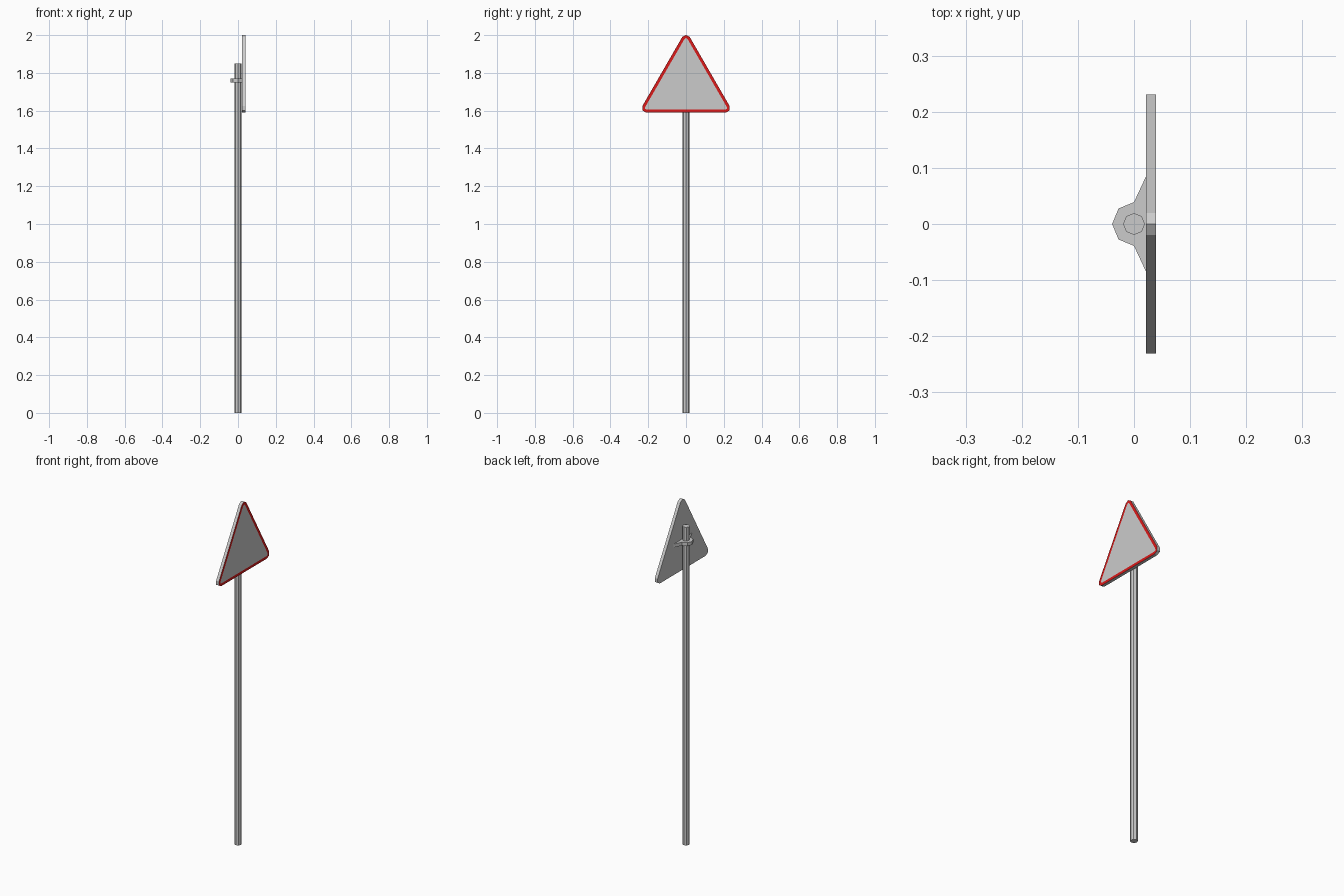
import bpy, bmesh, math

if "Cube" in bpy.data.objects:
    bpy.data.objects.remove(bpy.data.objects["Cube"])


def prism(name, outline, axis, depth):
    """Extrude a closed outline of 3D points along 'axis' (0=x, 2=z)."""
    bm = bmesh.new()
    face = bm.faces.new([bm.verts.new(p) for p in outline])
    out = bmesh.ops.extrude_face_region(bm, geom=[face], use_keep_orig=True)
    for v in out["geom"]:
        if isinstance(v, bmesh.types.BMVert):
            v.co[axis] += depth
    bmesh.ops.recalc_face_normals(bm, faces=bm.faces)
    mesh = bpy.data.meshes.new(name)
    bm.to_mesh(mesh)
    bm.free()
    obj = bpy.data.objects.new(name, mesh)
    bpy.context.collection.objects.link(obj)
    return obj


# Octagonal pole
bpy.ops.mesh.primitive_cylinder_add(vertices=8, radius=0.0195, depth=1.85,
                                    location=(0, 0, 0.925))
bpy.context.object.name = "pole"

# Clamp around the pole with flared flanges reaching the plate
half = [(0.021, 0.084), (0, 0.039), (-0.0276, 0.0276)]
clamp = half + [(-0.039, 0)] + [(x, -y) for x, y in reversed(half)]
prism("clamp", [(x, y, 1.75) for x, y in clamp], 2, 0.02)

# Triangular plate with two-facet rounded corners
R, SIDE, BOTTOM, BACK, THICK = 0.023, 0.422, 1.59, 0.021, 0.018
low = BOTTOM + R
centres = [(SIDE / 2, low, -90), (0, low + SIDE * math.sqrt(3) / 2, 30),
           (-SIDE / 2, low, 150)]
outline = []
for cy, cz, start in centres:
    for k in range(3):
        a = math.radians(start + 60 * k)
        outline.append((BACK, cy + R * math.cos(a), cz + R * math.sin(a)))
plate = prism("sign_plate", outline, 0, THICK)

# Red border inset into the front face of the plate
grey = bpy.data.materials.new("plate_grey")
grey.diffuse_color = (0.6, 0.6, 0.6, 1)
grey.use_nodes = True
grey.node_tree.nodes["Principled BSDF"].inputs["Base Color"].default_value = grey.diffuse_color
red = bpy.data.materials.new("border_red")
red.diffuse_color = (0.7, 0.01, 0.01, 1)
red.use_nodes = True
red.node_tree.nodes["Principled BSDF"].inputs["Base Color"].default_value = red.diffuse_color
plate.data.materials.append(grey)
plate.data.materials.append(red)
bm = bmesh.new()
bm.from_mesh(plate.data)
front = [f for f in bm.faces if f.normal.x > 0.9]
ring = bmesh.ops.inset_region(bm, faces=front, thickness=0.016)
for f in ring["faces"]:
    f.material_index = 1
bm.to_mesh(plate.data)
bm.free()
